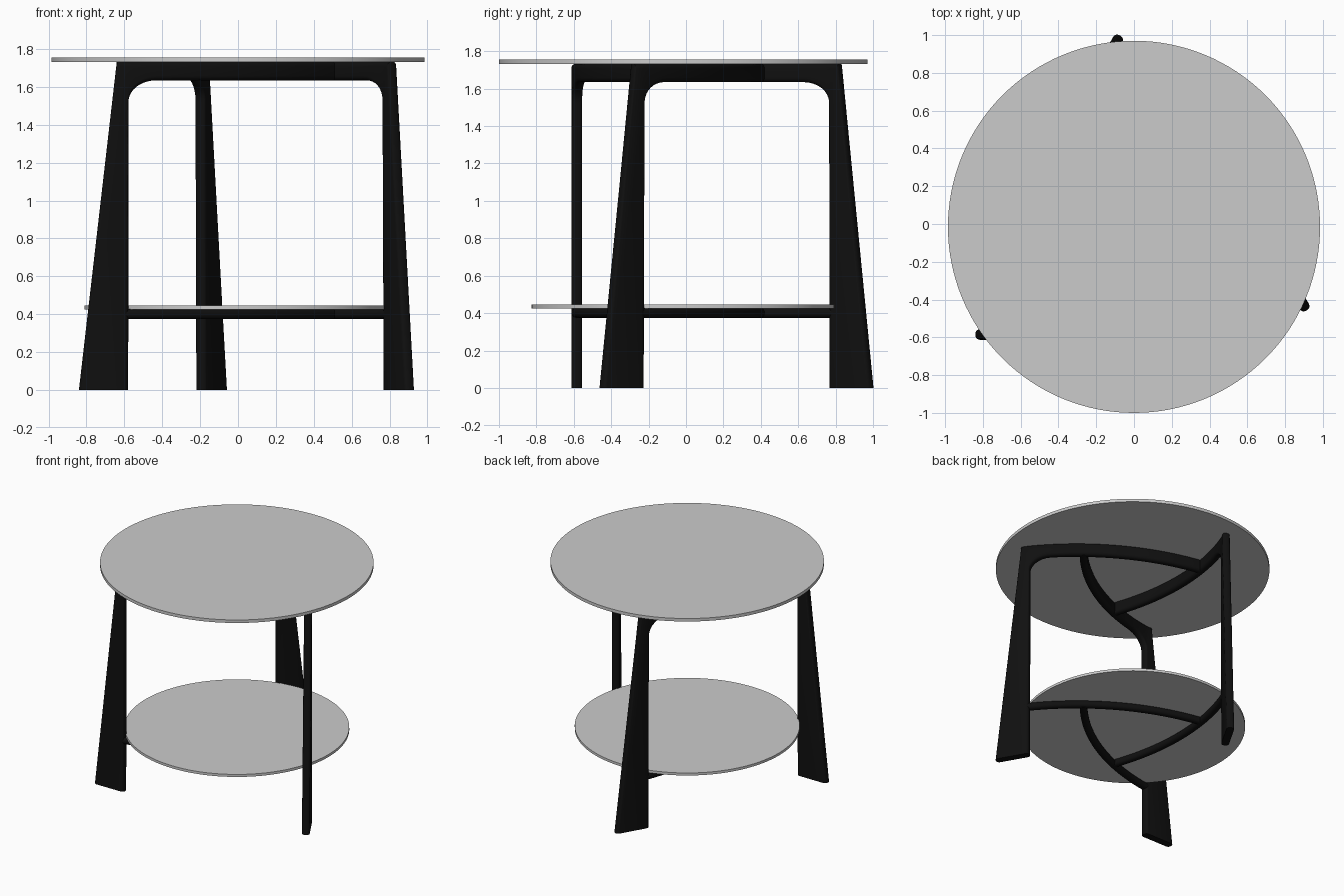
import bpy, bmesh, math

if "Cube" in bpy.data.objects:
    bpy.data.objects.remove(bpy.data.objects["Cube"])

CY = -0.015          # pivot of the three-fold pattern
HALF, RAD = 0.028, 0.024   # half thickness and edge rounding of the frame

black = bpy.data.materials.new("black_wood")
black.diffuse_color = (0.005, 0.005, 0.005, 1)
black.use_nodes = True
black.node_tree.nodes["Principled BSDF"].inputs["Base Color"].default_value = black.diffuse_color


def plan(s, off):
    """Map distance along the frame to plan: straight leg, then an arc."""
    s0, y0, R, h = -0.60, -0.585, 1.78, math.radians(8.5)
    if s <= s0:
        return s, y0 + off
    a = h + (s - s0) / R
    return (s0 + (R - off) * math.sin(a) - R * math.sin(h),
            y0 + R * math.cos(h) - (R - off) * math.cos(a))


def ring(L, R):
    """Rounded rectangle spanning profile points L and R."""
    length = math.dist(L, R)
    ds, dz = (R[0] - L[0]) / length, (R[1] - L[1]) / length
    e = HALF - RAD
    pts = []
    for q, (du, dv) in enumerate([(length - RAD, e), (RAD, e), (RAD, -e), (length - RAD, -e)]):
        for k in range(6):
            a = math.pi / 2 * (q + k / 5)
            u, v = du + RAD * math.cos(a), dv + RAD * math.sin(a)
            # ends stay horizontal/vertical, following the L-R line
            x, y = plan(L[0] + ds * u, v)
            pts.append((x, y, L[1] + dz * u))
    return pts


def loft(name, pairs, turn):
    bm = bmesh.new()
    rings = [[bm.verts.new(p) for p in ring(L, R)] for L, R in pairs]
    for a, b in zip(rings, rings[1:]):
        n = len(a)
        for i in range(n):
            bm.faces.new((a[i], a[(i + 1) % n], b[(i + 1) % n], b[i]))
    bm.faces.new(rings[0])
    bm.faces.new(rings[-1][::-1])
    bmesh.ops.recalc_face_normals(bm, faces=bm.faces)
    # turn about the table centre
    c, s = math.cos(turn), math.sin(turn)
    for v in bm.verts:
        x, y = v.co.x, v.co.y - CY
        v.co.x, v.co.y = c * x - s * y, s * x + c * y + CY
    me = bpy.data.meshes.new(name)
    bm.to_mesh(me)
    bm.free()
    me.materials.append(black)
    ob = bpy.data.objects.new(name, me)
    bpy.context.collection.objects.link(ob)
    smooth(ob)


def smooth(ob):
    bpy.ops.object.select_all(action='DESELECT')
    ob.select_set(True)
    bpy.context.view_layer.objects.active = ob
    bpy.ops.object.shade_smooth_by_angle(angle=math.radians(35))


# leg profile: tapered leg, elliptical fillet, then the upper arm
TOP, LOW, END = 1.733, 1.635, 0.71
leg = [((-0.84, 0), (-0.58, 0)), ((-0.64, TOP), (-0.58, 1.52))]
for k in range(1, 9):
    a = math.pi / 2 * k / 8
    s = -0.43 - 0.15 * math.cos(a)
    leg.append(((-0.64 + (k / 8) * 0.21, TOP), (s, 1.52 + (LOW - 1.52) * math.sin(a))))
N = 24
for k in range(1, N + 1):
    s = -0.43 + (END + 0.43) * k / N
    leg.append(((s, TOP), (s, LOW)))

# lower arm profile: same plan curve, slimmer bar
bar = []
for k in range(N + 1):
    s = -0.61 + (END + 0.61) * k / N
    bar.append(((s, 0.428), (s, 0.375)))

for i, side in enumerate(("front_left", "front_right", "back")):
    loft(side + "_leg_and_top_arm", leg, i * math.tau / 3)
    loft(side + "_shelf_arm", bar, i * math.tau / 3)

# round top and lower shelf
for name, r, z0, z1 in (("table_top", 0.985, 1.731, 1.755), ("lower_shelf", 0.81, 0.426, 0.446)):
    bpy.ops.mesh.primitive_cylinder_add(vertices=128, radius=r, depth=z1 - z0,
                                        location=(0, CY, (z0 + z1) / 2))
    disc = bpy.context.object
    disc.name = name
    smooth(disc)
